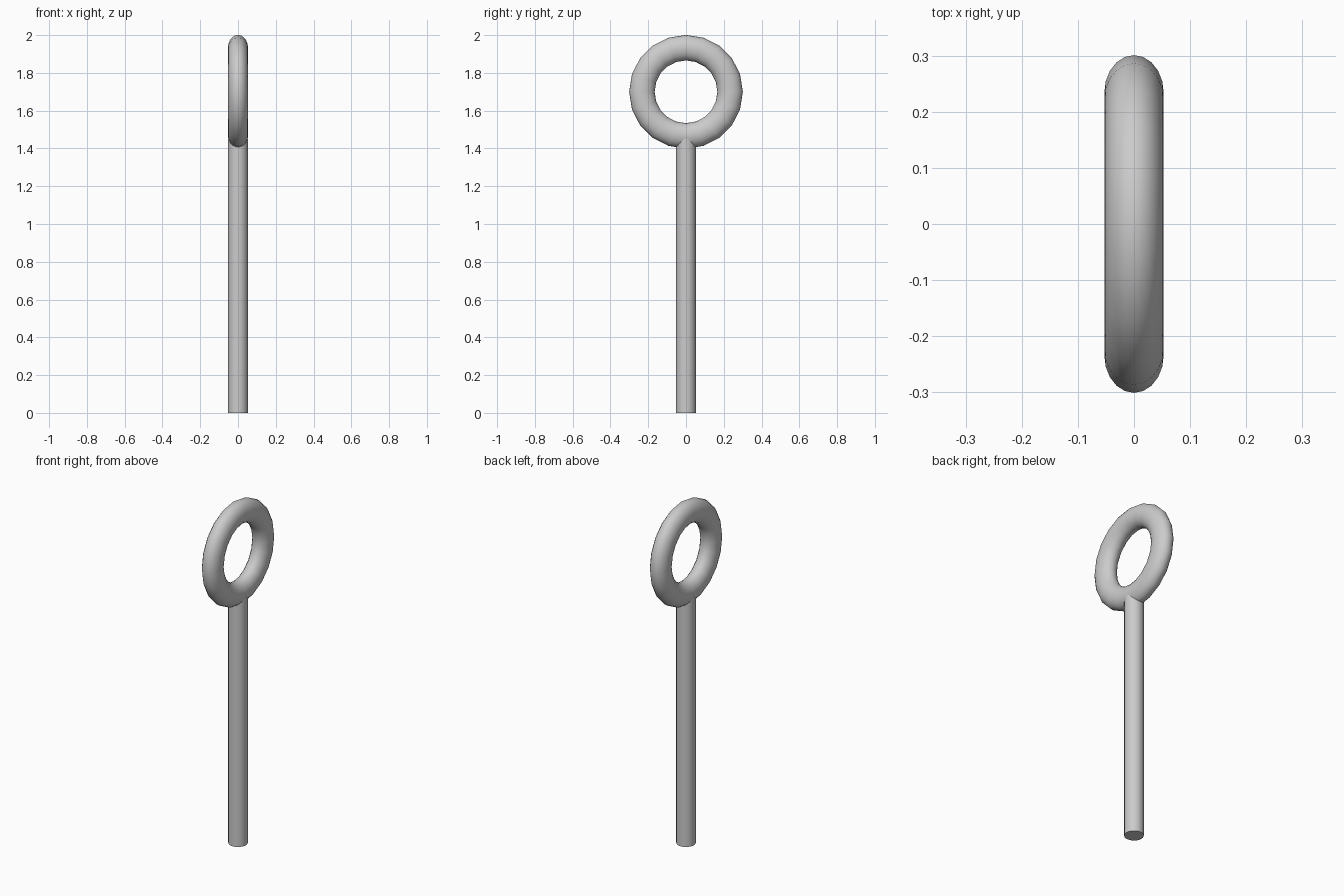
import bpy
import math

if "Cube" in bpy.data.objects:
    bpy.data.objects.remove(bpy.data.objects["Cube"])

def smooth(ob, name):
    ob.name = name
    bpy.ops.object.shade_smooth_by_angle(angle=math.radians(40))

# Straight round shaft, its top buried in the ring
ROD_TOP = 1.45
bpy.ops.mesh.primitive_cylinder_add(vertices=24, radius=0.052, depth=ROD_TOP,
                                    location=(0, 0, ROD_TOP / 2))
smooth(bpy.context.object, "shaft")

# Upright ring with a slightly flattened tube, facing along x
bpy.ops.mesh.primitive_torus_add(major_segments=20, minor_segments=20,
                                 major_radius=0.2335, minor_radius=0.0675)
ring = bpy.context.object
ring.scale.z = 0.053 / 0.0675
bpy.ops.object.transform_apply(location=False, rotation=False, scale=True)
ring.rotation_euler = (0, math.pi / 2, 0)
ring.location = (0, 0, 1.70)
bpy.ops.object.transform_apply(location=True, rotation=True, scale=False)
smooth(ring, "ring_handle")
